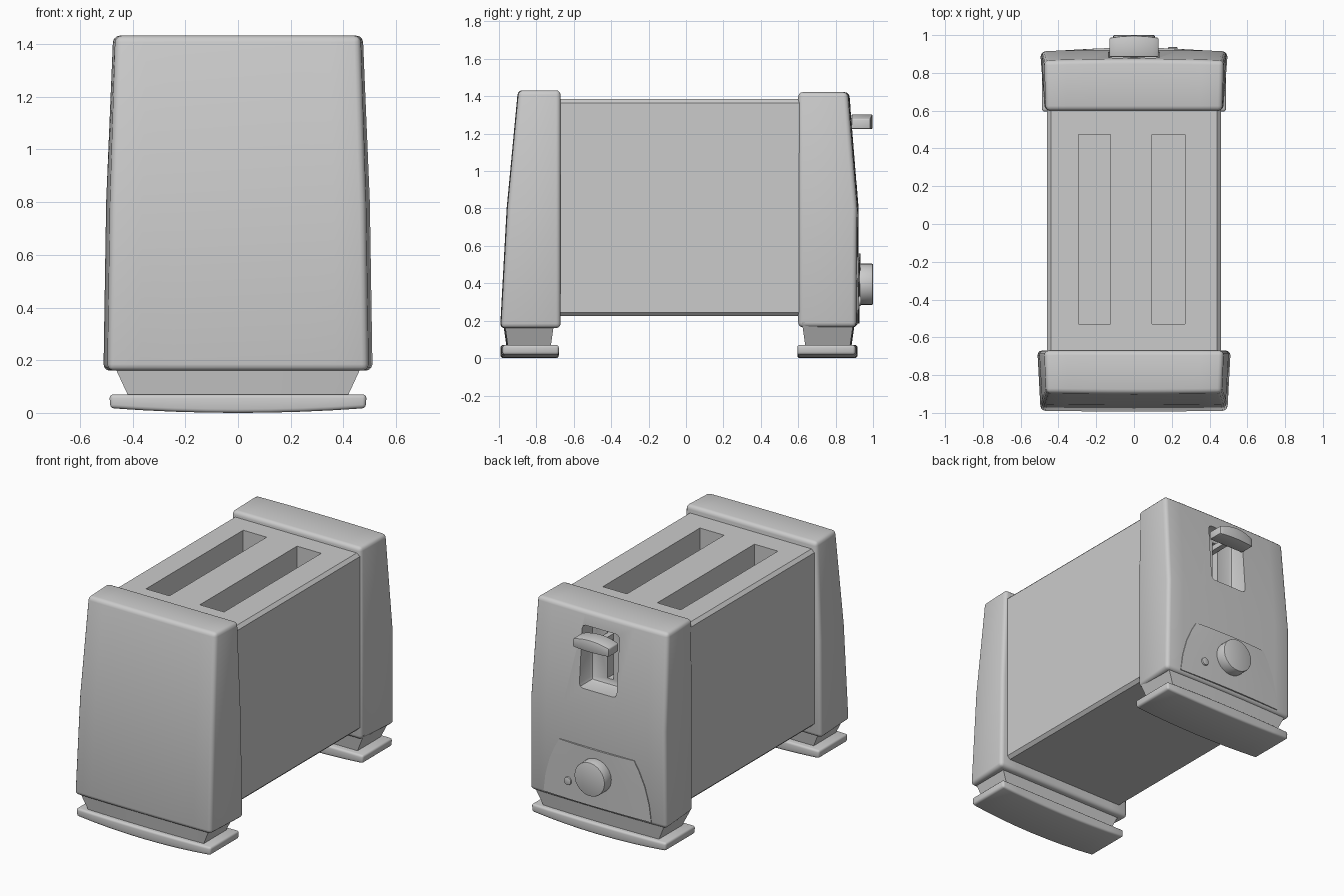
import bpy, bmesh, math
from mathutils import Matrix

if "Cube" in bpy.data.objects:
    bpy.data.objects.remove(bpy.data.objects["Cube"])

N = 9  # points across each long edge


def ring(z, y_in, y_out, w_in, w_out, bow=0.0, sag=0.0):
    """Horizontal section: an outer edge (optionally bowed) and a straight inner edge."""
    s = 1 if y_out > y_in else -1
    ts = [-1 + 2 * i / (N - 1) for i in range(N)]
    outer = [(t * w_out, y_out + s * bow * (1 - t * t), z + sag * t * t) for t in ts]
    inner = [(t * w_in, y_in, z + sag * t * t) for t in reversed(ts)]
    return outer + inner


def finish(name, bm, bevel=0.0, seg=3):
    bmesh.ops.recalc_face_normals(bm, faces=bm.faces)
    me = bpy.data.meshes.new(name)
    bm.to_mesh(me)
    bm.free()
    ob = bpy.data.objects.new(name, me)
    bpy.context.collection.objects.link(ob)
    select(ob)
    if bevel:
        m = ob.modifiers.new("bevel", 'BEVEL')
        m.width, m.segments, m.limit_method = bevel, seg, 'ANGLE'
        m.angle_limit = math.radians(35)
        bpy.ops.object.modifier_apply(modifier=m.name)
    return ob


def select(ob):
    bpy.ops.object.select_all(action='DESELECT')
    bpy.context.view_layer.objects.active = ob
    ob.select_set(True)


def smooth(ob):
    select(ob)
    bpy.ops.object.shade_smooth_by_angle(angle=math.radians(35))


def loft(name, rings, bevel=0.0, seg=3):
    bm = bmesh.new()
    rows = [[bm.verts.new(p) for p in r] for r in rings]
    n = 2 * N
    for a, b in zip(rows, rows[1:]):
        for i in range(n):
            j = (i + 1) % n
            bm.faces.new((a[i], a[j], b[j], b[i]))
    for r in (rows[0], rows[-1]):
        for i in range(N - 1):
            bm.faces.new((r[i], r[i + 1], r[n - 2 - i], r[n - 1 - i]))
    return finish(name, bm, bevel, seg)


def box(name, x, y, z, bevel=0.0, seg=2):
    bm = bmesh.new()
    bmesh.ops.create_cube(bm, size=1)
    for v in bm.verts:
        v.co = [(r[0] + r[1]) / 2 + c * (r[1] - r[0]) for r, c in zip((x, y, z), v.co)]
    return finish(name, bm, bevel, seg)


def disc(name, x, z, r, y0, y1, sides, bevel):
    bm = bmesh.new()
    bmesh.ops.create_cone(bm, cap_ends=True, segments=sides, radius1=r, radius2=r, depth=y1 - y0,
                          matrix=Matrix.Translation((x, (y0 + y1) / 2, z)) @ Matrix.Rotation(math.pi / 2, 4, 'X'))
    ob = finish(name, bm, bevel, 2)
    smooth(ob)
    return ob


def cut(ob, *cutters):
    for c in cutters:
        c.hide_render = True
        select(ob)
        m = ob.modifiers.new("cut", 'BOOLEAN')
        m.operation, m.solver, m.object = 'DIFFERENCE', 'EXACT', c
        bpy.ops.object.modifier_apply(modifier=m.name)
        bpy.data.objects.remove(c)


# Main body with two bread slots
body = box("body", (-0.46, 0.46), (-0.75, 0.68), (0.225, 1.385), 0.02, 1)
cut(body, *[box("slot_cutter", xr, (-0.53, 0.475), (0.4, 1.6))
            for xr in ((-0.295, -0.125), (0.095, 0.27))])

# End caps
front_cap = loft("front_cap", [ring(0.16, -0.67, -0.99, 0.512, 0.495, 0.004),
                               ring(0.80, -0.67, -0.955, 0.502, 0.485, 0.004),
                               ring(1.432, -0.67, -0.895, 0.475, 0.465, 0.004)], 0.025)
back_cap = loft("back_cap", [ring(0.165, 0.60, 0.91, 0.472, 0.497, 0.008),
                             ring(0.80, 0.60, 0.915, 0.472, 0.49, 0.008),
                             ring(1.422, 0.60, 0.865, 0.468, 0.475, 0.008)], 0.025)
cut(back_cap,
    box("pocket_cutter", (-0.135, 0.135), (0.78, 1.1), (0.93, 1.33), 0.025),
    box("slit_cutter", (-0.022, 0.022), (0.70, 1.0), (0.97, 1.29)))
smooth(front_cap)
smooth(back_cap)

# Feet: tapered neck and bowed base plate under each cap
for name, s, y_in, y_out in (("front", -1, -0.68, -0.98), ("back", 1, 0.595, 0.905)):
    neck = loft(name + "_foot_neck",
                [ring(0.05, y_in + s * 0.045, y_out - s * 0.03, 0.41, 0.41, 0.008),
                 ring(0.19, y_in + s * 0.025, y_out - s * 0.01, 0.475, 0.475, 0.008)])
    plate = loft(name + "_foot_plate",
                 [ring(0.0, y_in, y_out, 0.485, 0.485, 0.012, 0.018),
                  ring(0.07, y_in, y_out, 0.488, 0.488, 0.012)], 0.014)
    smooth(neck)
    smooth(plate)

# Control panel, browning knob and indicator
panel = loft("control_panel", [ring(z, 0.88, y, w, w, 0.01) for z, y, w in
                               ((0.185, 0.917, 0.39), (0.30, 0.919, 0.375), (0.41, 0.921, 0.345),
                                (0.50, 0.923, 0.305), (0.56, 0.924, 0.27))])
smooth(panel)
disc("browning_knob", 0, 0.395, 0.11, 0.90, 1.0, 32, 0.006)
disc("indicator_light", 0.205, 0.305, 0.026, 0.90, 0.936, 16, 0.004)

# Push-down lever
lever = loft("lever_handle", [ring(1.225, 0.885, 0.985, 0.13, 0.13, 0.012),
                              ring(1.303, 0.885, 0.985, 0.13, 0.13, 0.012, -0.025)], 0.006, 2)
smooth(lever)
box("lever_stem", (-0.018, 0.018), (0.72, 0.90), (1.235, 1.27))
